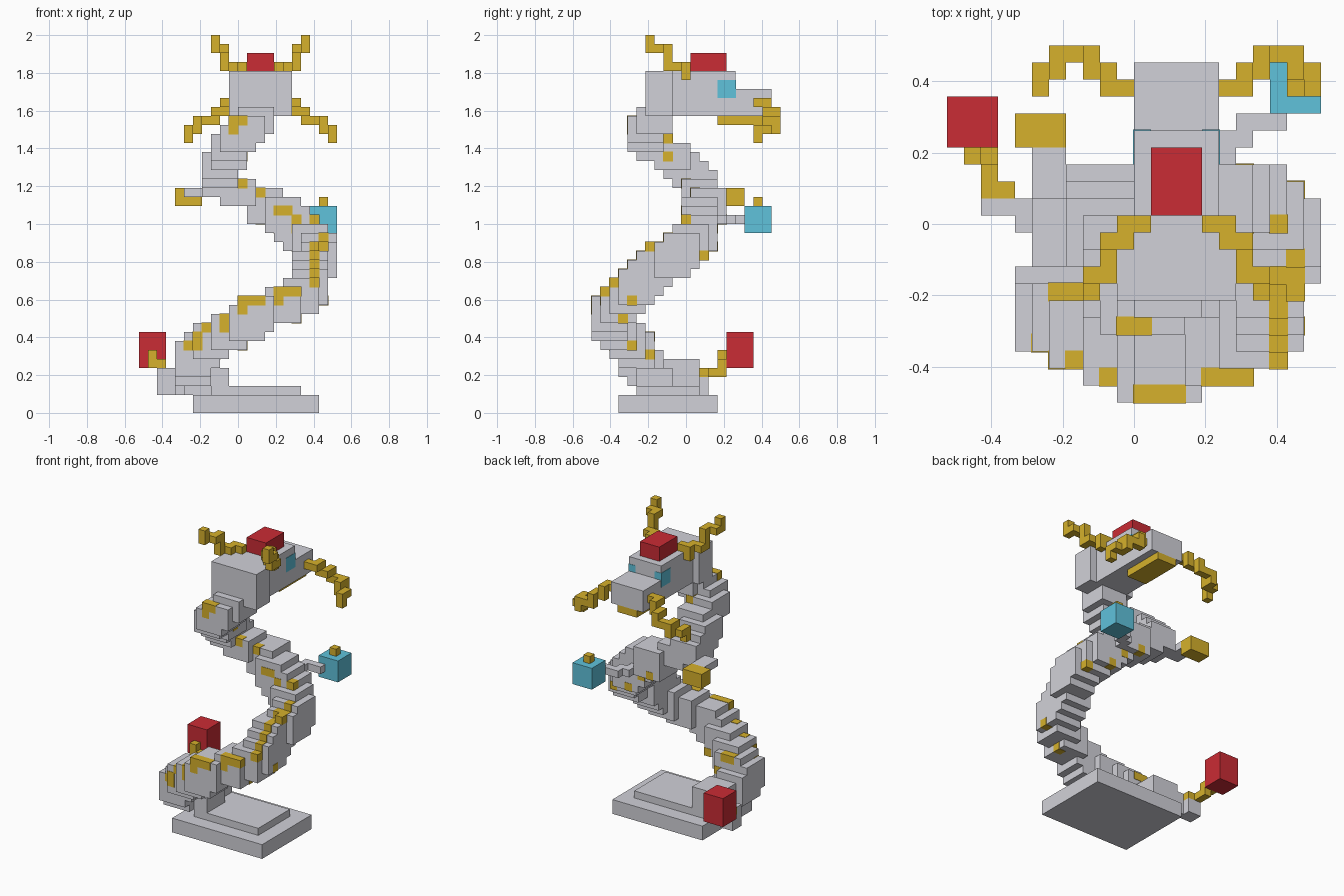
import bpy
import bmesh
from mathutils import Vector

if "Cube" in bpy.data.objects:
    bpy.data.objects.remove(bpy.data.objects["Cube"], do_unlink=True)

UNIT = 2 / 42          # edge of one block
HEAD_AXIS = 5          # mirrored x = HEAD_AXIS - x


def make_material(name, colour):
    material = bpy.data.materials.new(name)
    material.use_nodes = True
    rgba = (*colour, 1)
    material.diffuse_color = rgba
    shader = material.node_tree.nodes["Principled BSDF"]
    shader.inputs["Base Color"].default_value = rgba
    shader.inputs["Roughness"].default_value = 0.8
    return material


stone = make_material("stone grey", (0.64, 0.64, 0.69))
gold = make_material("gold", (0.67, 0.44, 0.025))
red = make_material("red", (0.59, 0.025, 0.035))
blue = make_material("blue", (0.115, 0.54, 0.71))


def build_blocks(name, material, blocks):
    """Make one object from blocks given as (x0, x1, y0, y1, z0, z1) in units."""
    bm = bmesh.new()
    for x0, x1, y0, y1, z0, z1 in blocks:
        low, high = Vector((x0, y0, z0)), Vector((x1, y1, z1))
        verts = bmesh.ops.create_cube(bm, size=1)["verts"]
        bmesh.ops.scale(bm, vec=(high - low) * UNIT, verts=verts)
        bmesh.ops.translate(bm, vec=(low + high) * UNIT / 2, verts=verts)
    mesh = bpy.data.meshes.new(name)
    bm.to_mesh(mesh)
    bm.free()
    mesh.materials.append(material)
    part = bpy.data.objects.new(name, mesh)
    bpy.context.collection.objects.link(part)


def build_pair(name, material, blocks):
    """Build the blocks on the left of the head and mirror them to the right."""
    mirrored = [(HEAD_AXIS - b[1], HEAD_AXIS - b[0], *b[2:]) for b in blocks]
    build_blocks("left_" + name, material, blocks)
    build_blocks("right_" + name, material, mirrored)


# Stepped plinth
build_blocks("plinth_base", stone, [(-5, 9, -7.5, 3.5, 0, 2)])
build_blocks("plinth_step", stone, [(-3, 7, -5.5, 1.5, 2, 3)])
build_blocks("plinth_support", stone, [(-4, -1, -5.5, -1.5, 3, 5)])

# Coiling body: one square block per level, each a unit above the last
coil = [
    (-6, -2), (-7, -6), (-7, -7), (-6, -7), (-5, -8), (-3, -9), (-1, -10),
    (0, -10), (3, -9), (5, -8), (6, -7), (6, -6), (6, -5), (7, -3), (7, -2),
    (6, -1), (5, 0), (4, 0), (3, 0), (1, 1), (-2, 0), (-4, 0), (-4, -1),
    (-4, -2), (-3, -3), (-3, -5), (-2, -6), (-1, -6), (0, -5)]
body_blocks = []
for top, (x, y) in enumerate(coil, start=6):
    height = 4 if top < 26 else 3
    body_blocks.append((x, x + 4, y - 0.5, y + 3.5, top - height, top))
build_blocks("coiled_body", stone, body_blocks)

# Gold scales: single blocks let into the body, a hair proud of its surface
back_scales = [
    (-6, -7, 7), (-5, -8, 7), (-5, -8, 8), (-5, -4, 8), (-4, -4, 8),
    (-4, -8, 9), (-2, -9, 10), (-2, -9, 9), (0, -10, 12), (0, -10, 11),
    (1, -10, 12), (2, -10, 12), (4, -9, 12), (4, -9, 13), (5, -9, 13),
    (6, -9, 13), (8, -8, 14), (8, -7, 15), (8, -6, 16), (8, -5, 17),
    (8, -4, 17), (8, -3, 18), (9, -4, 18), (9, -3, 18), (9, -2, 19),
    (8, 0, 21), (6, 0, 20), (6, 0, 21), (5, 0, 22), (4, 0, 22), (2, 1, 24),
    (0, 0, 25), (0, -6, 32), (-1, -6, 32), (-1, -6, 31)]
belly_scales = [
    (-3, -4, 6), (0, -6, 7), (6, -7, 10), (9, -6, 12), (9, 2, 17),
    (6, 3, 18), (4, 3, 20), (2, 4, 21), (0, -2, 28), (0, -2, 30)]


def scale_block(x, y, z, proud=0.05):
    return (x - proud, x + 1 + proud, y - 0.5 - proud, y + 0.5 + proud,
            z - proud, z + 1 + proud)


build_blocks("back_scales", gold, [scale_block(*s) for s in back_scales])
build_blocks("belly_scales", gold, [scale_block(*s) for s in belly_scales])

# Tail with its gold curl and red tip
build_blocks("tail", stone, [
    (-7, -4, -0.5, 1.5, 2, 5), (-9, -7, 0.5, 1.5, 2, 5), (-9, -7, 1.5, 2.5, 2, 4)])
build_blocks("tail_curl", gold, [
    (-9, -7, 1.5, 2.5, 4, 5), (-9, -8, 2.5, 4.5, 4, 5),
    (-10, -8, 3.5, 4.5, 5, 6), (-10, -9, 3.5, 4.5, 6, 7)])
build_blocks("tail_tip", red, [(-11, -8, 4.5, 7.5, 5, 9)])

# Left arm holding a blue orb, right arm with a gold paw
build_blocks("left_arm", stone, [
    (5, 6, 3.5, 5.5, 21, 22), (6, 7, 4.5, 6.5, 21, 22), (7, 9, 5.5, 6.5, 21, 22)])
build_blocks("orb", blue, [(8, 11, 6.5, 9.5, 20, 23)])
build_blocks("orb_stud", gold, [(9, 10, 7.5, 8.5, 23, 24)])
build_blocks("right_arm", stone, [(-6, -4, 1.5, 4.5, 24, 25)])
build_blocks("right_paw", gold, [(-7, -4, 4.5, 6.5, 23, 25)])

# Head
build_blocks("head_back", stone, [(-1, 6, -4.5, -1.5, 33, 38)])
build_blocks("skull", stone, [(0, 5, -1.5, 5.5, 33, 38)])
build_blocks("snout", stone, [(0, 5, 5.5, 9.5, 33, 36)])
build_blocks("jaw", gold, [(1, 4, 3.5, 9.5, 32, 33)])
build_blocks("crest", red, [(1, 4, 0.5, 4.5, 38, 40)])

# Thin eye plates wrapping the front corners of the skull
build_pair("eye", blue, [(4.9, 5.05, 3.5, 5.55, 35, 37), (4, 5.05, 5.4, 5.55, 36, 37)])

# Branching horns
build_pair("horn", gold, [
    (4, 6, -0.5, 0.5, 38, 39), (5, 6, -0.5, 0.5, 37, 38),
    (5, 6, -1.5, -0.5, 38, 39), (6, 7, -2.5, -0.5, 38, 39),
    (6, 7, -2.5, -1.5, 39, 40), (6, 7, -3.5, -1.5, 40, 41),
    (7, 8, -3.5, -2.5, 40, 41), (7, 8, -4.5, -3.5, 40, 42)])

# Drooping whiskers
build_pair("whisker", gold, [
    (5, 7, 7.5, 8.5, 34, 35), (6, 7, 8.5, 9.5, 33, 35),
    (7, 8, 8.5, 10.5, 33, 34), (7, 9, 9.5, 10.5, 32, 33),
    (9, 10, 8.5, 10.5, 31, 33), (10, 11, 7.5, 9.5, 31, 32),
    (10, 11, 7.5, 8.5, 30, 31)])
